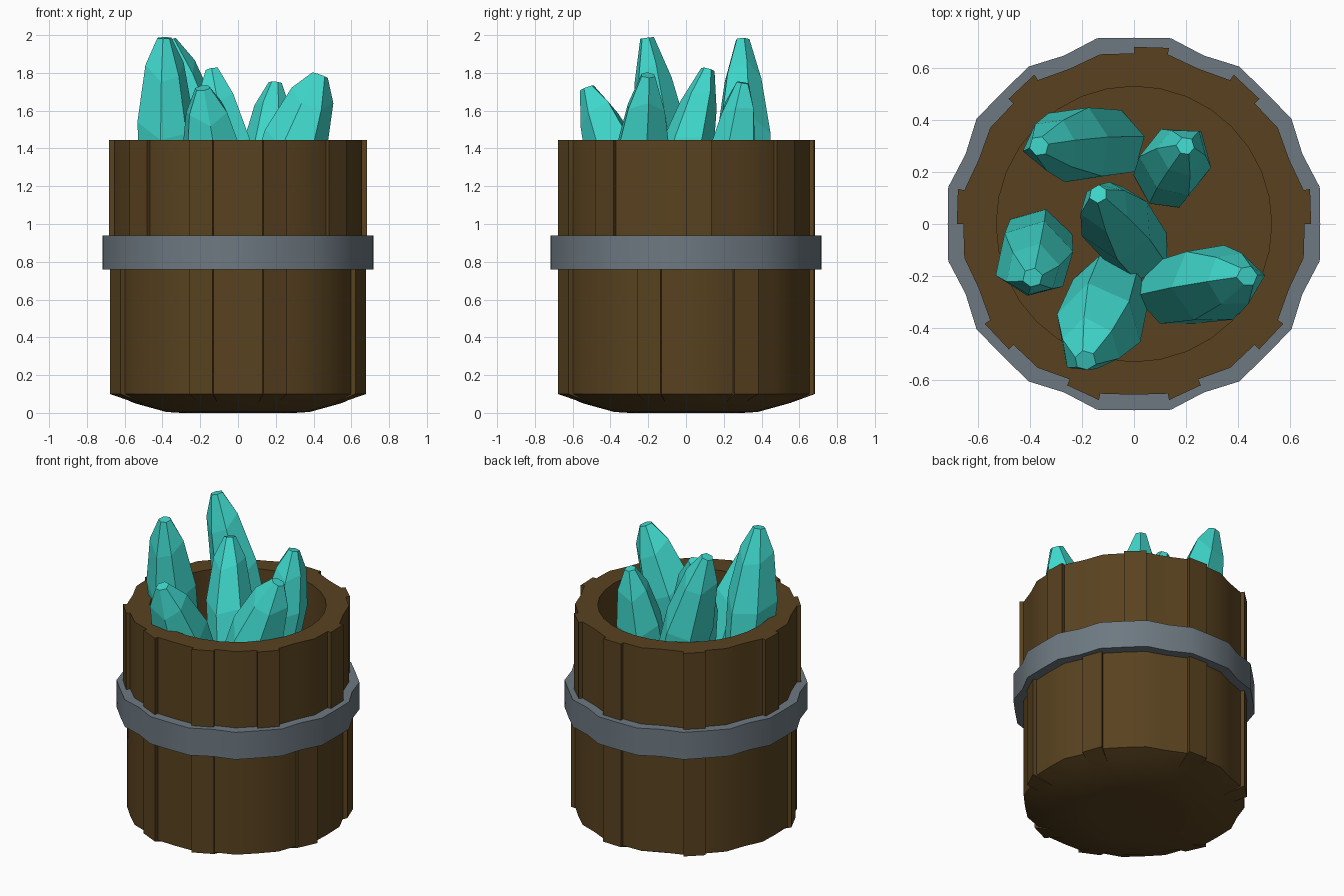
import bpy, bmesh, math, random
from mathutils import Vector

if "Cube" in bpy.data.objects:
    bpy.data.objects.remove(bpy.data.objects["Cube"])

random.seed(4)
N = 32
STEP = 2 * math.pi / N


def material(name, rgb):
    m = bpy.data.materials.new(name)
    m.diffuse_color = (*rgb, 1)
    m.use_nodes = True
    m.node_tree.nodes["Principled BSDF"].inputs["Base Color"].default_value = m.diffuse_color
    return m


WOOD = material("wood", (0.10, 0.055, 0.014))
METAL = material("metal", (0.155, 0.19, 0.22))
GEM = material("crystal", (0.05, 0.68, 0.60))


def loft(name, rings, mat, caps=True, loop=False, smooth=True):
    """Join rings of points with equal counts into one closed mesh."""
    bm = bmesh.new()
    vs = [[bm.verts.new(p) for p in ring] for ring in rings]
    n = len(vs[0])
    pairs = list(zip(vs, vs[1:])) + ([(vs[-1], vs[0])] if loop else [])
    for a, b in pairs:
        for i in range(n):
            j = (i + 1) % n
            bm.faces.new((a[i], a[j], b[j], b[i]))
    if caps:
        bm.faces.new(vs[0])
        bm.faces.new(vs[-1])
    bmesh.ops.remove_doubles(bm, verts=bm.verts, dist=0.0005)
    bmesh.ops.recalc_face_normals(bm, faces=bm.faces)
    me = bpy.data.meshes.new(name)
    bm.to_mesh(me)
    bm.free()
    ob = bpy.data.objects.new(name, me)
    bpy.context.collection.objects.link(ob)
    me.materials.append(mat)
    if smooth:
        bpy.ops.object.select_all(action='DESELECT')
        ob.select_set(True)
        bpy.context.view_layer.objects.active = ob
        bpy.ops.object.shade_smooth_by_angle(angle=math.radians(30))
    return ob


def outline(raised):
    """Stave outline as (radius, angle); raised segments stand proud with sharp steps."""
    base = (0.657, 0.666, 0.647, 0.666)
    pts = []
    for k in range(N):
        lift = 0.025 if k in raised else 0
        for e in (k, k + 1):
            pts.append((base[e % 4] + lift, e * STEP))
    return pts


def ring(pts, z, radius=None):
    return [((radius or r) * math.cos(a), (radius or r) * math.sin(a), z) for r, a in pts]


# Upper staves with the open hollow
up = outline({0, 4, 7, 11, 15, 19, 22, 25, 28})
loft("upper_staves", [ring(up, 1.0, 0.53), ring(up, 1.445, 0.53),
                      ring(up, 1.445), ring(up, 0.85)], WOOD)

# Lower staves with the rounded underside
low = outline({2, 7, 11, 17, 22, 25, 30})
loft("lower_staves", [ring(low, 0.85), ring(low, 0.10), ring(low, 0.052, 0.55),
                      ring(low, 0.005, 0.38), ring(low, 0.0, 0.30)], WOOD)

# Metal hoop
hoop = [((0.717, 0.729, 0.702, 0.729)[k % 4], k * STEP) for k in range(N)]
loft("hoop", [ring(hoop, 0.76), ring(hoop, 0.94), ring(hoop, 0.94, 0.635),
              ring(hoop, 0.76, 0.635)], METAL, caps=False, loop=True)


# Faceted crystals: tapered six-sided shafts from the floor to a small tilted tip
def crystal(name, base, tip, radius, turn):
    a, b = Vector((*base, 1.0)), Vector(tip)
    axis = (b - a).normalized()
    u = axis.cross(Vector((0, 1, 0))).normalized()
    v = axis.cross(u)
    wobble = [random.uniform(0.9, 1.1) for _ in range(6)]
    rings = []
    for t, s in ((0, 0.9), (0.5, 1.0), (0.8, 0.68), (0.985, 0.25)):
        pts = []
        for i in range(6):
            ang = turn + i * math.pi / 3
            shift = 0.05 * math.cos(i * 2.1 + turn) if t in (0.5, 0.8) else 0
            r = radius * s * wobble[i]
            pts.append(a.lerp(b, t + shift) + (u * math.cos(ang) + v * math.sin(ang)) * r)
        rings.append(pts)
    loft(name, rings, GEM, smooth=False)


for name, base, tip, radius, turn in (
    ("crystal_back_left", (-0.09, 0.31), (-0.37, 0.30, 1.99), 0.165, 0.2),
    ("crystal_centre", (0.02, -0.09), (-0.14, 0.12, 1.83), 0.14, 0.5),
    ("crystal_back_right", (0.13, 0.17), (0.20, 0.30, 1.76), 0.14, 0.9),
    ("crystal_left", (-0.37, -0.08), (-0.39, -0.21, 2.0), 0.15, 0.3),
    ("crystal_right", (0.15, -0.26), (0.44, -0.20, 1.80), 0.165, 0.1),
    ("crystal_front", (-0.10, -0.26), (-0.19, -0.53, 1.73), 0.165, 0.7),
):
    crystal(name, base, tip, radius, turn)
